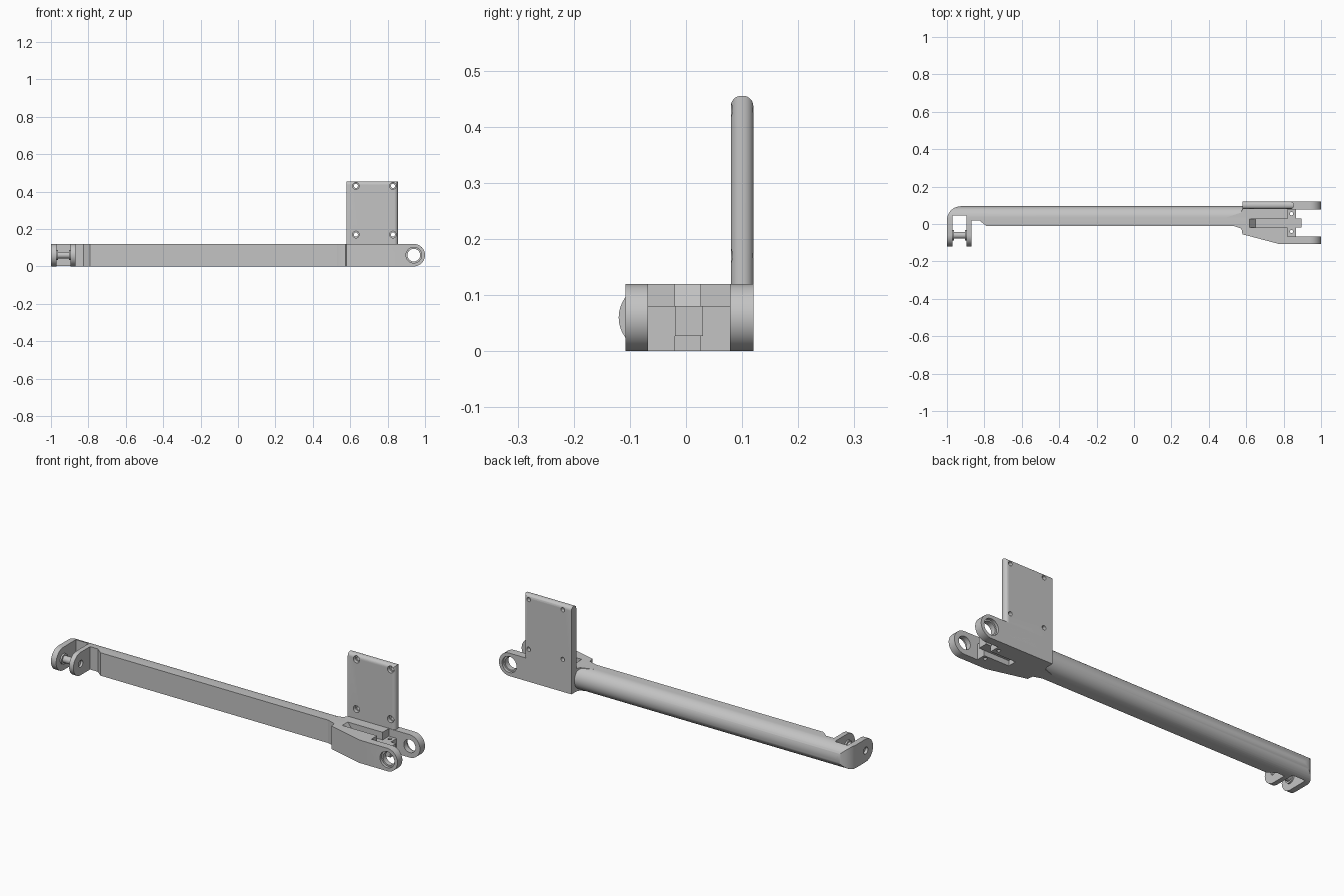
import bpy, bmesh, math
from math import pi, cos, sin

old = bpy.data.objects.get("Cube")
if old:
    bpy.data.objects.remove(old, do_unlink=True)

grey = bpy.data.materials.new("plain grey")
grey.use_nodes = True
colour = (0.55, 0.55, 0.55, 1)
grey.diffuse_color = colour
grey.node_tree.nodes["Principled BSDF"].inputs["Base Color"].default_value = colour

H = 0.12        # height of the arm
R = H / 2


def arc(cx, cy, r, a0, a1, n=20):
    return [(cx + r * cos(a0 + (a1 - a0) * i / n), cy + r * sin(a0 + (a1 - a0) * i / n))
            for i in range(n + 1)]


def prism(name, pts, axis, lo, hi):
    """Extrude a flat outline along one axis."""
    place = {"x": lambda a, b, t: (t, a, b),
             "y": lambda a, b, t: (a, t, b),
             "z": lambda a, b, t: (a, b, t)}[axis]
    bm = bmesh.new()
    ends = [[bm.verts.new(place(a, b, t)) for a, b in pts] for t in (lo, hi)]
    bm.faces.new(ends[0])
    bm.faces.new(ends[1])
    for i in range(len(pts)):
        j = (i + 1) % len(pts)
        bm.faces.new((ends[0][i], ends[0][j], ends[1][j], ends[1][i]))
    bmesh.ops.recalc_face_normals(bm, faces=bm.faces)
    mesh = bpy.data.meshes.new(name)
    bm.to_mesh(mesh)
    bm.free()
    mesh.materials.append(grey)
    ob = bpy.data.objects.new(name, mesh)
    bpy.context.collection.objects.link(ob)
    return ob


def rod(name, axis, a, b, r, lo, hi):
    return prism(name, arc(a, b, r, 0, 2 * pi, 32)[:-1], axis, lo, hi)


def box(name, x0, x1, y0, y1, z0, z1):
    return prism(name, [(x0, y0), (x1, y0), (x1, y1), (x0, y1)], "z", z0, z1)


def activate(ob):
    bpy.ops.object.select_all(action="DESELECT")
    ob.select_set(True)
    bpy.context.view_layer.objects.active = ob


def combine(ob, tool, operation="DIFFERENCE"):
    """Apply a boolean and throw the tool away."""
    activate(ob)
    mod = ob.modifiers.new("cut", "BOOLEAN")
    mod.operation, mod.solver, mod.object = operation, "EXACT", tool
    bpy.ops.object.modifier_apply(modifier=mod.name)
    bpy.data.objects.remove(tool, do_unlink=True)


def smooth(ob):
    activate(ob)
    bpy.ops.object.shade_smooth_by_angle(angle=math.radians(30))


# Long beam with the small clevis at its right end: plan outline cut by a rounded section
plan = [(-1, -0.13), (-0.97, -0.13), (-0.97, 0.045), (-0.895, 0.045),
        (-0.895, -0.13), (-0.87, -0.13), (-0.87, 0.018), (-0.825, 0.018),
        (-0.79, -0.01), (0.6, -0.01), (0.6, 0.11), (-0.93, 0.11)]
plan[-1:] = [(-0.925, 0.11)] + arc(-0.925, 0.02, 0.075, pi / 2, pi)
beam = prism("beam", plan, "z", -0.05, H + 0.05)
section = arc(0.035, R, R, -pi / 2, pi / 2) + arc(-0.06, R, R, pi / 2, 1.5 * pi)
combine(beam, prism("beam_section", section, "x", -1.1, 0.7), "INTERSECT")
for lo, hi in ((-1.05, -0.985), (-0.882, -0.85)):
    combine(beam, rod("pin_recess", "x", -0.06, R, 0.018, lo, hi))
smooth(beam)

# Pin and thin collars in the small clevis
for name, r, lo, hi in (("pin", 0.018, -0.975, -0.89),
                        ("right_collar", 0.027, -0.972, -0.962),
                        ("left_collar", 0.027, -0.903, -0.893)):
    smooth(rod(name, "x", -0.06, R, r, lo, hi))

# Wide fork at the left end
plan = [(0.48, 0.03), (0.57, 0.06), (0.58, 0.078), (0.58, 0.12), (1.05, 0.12),
        (1.05, 0.078), (0.82, 0.078), (0.82, -0.068), (1.05, -0.068),
        (1.05, -0.108), (0.78, -0.108), (0.58, -0.055), (0.575, -0.025), (0.53, -0.01)]
fork = prism("fork", plan, "z", -0.05, H + 0.05)
section = [(0.4, H), (0.4, 0)] + arc(0.94, R, R, -pi / 2, pi / 2, 32)
combine(fork, prism("fork_section", section, "y", -0.2, 0.2), "INTERSECT")
combine(fork, rod("bore", "y", 0.94, R, 0.034, -0.2, 0.2))
for lo, hi in ((-0.2, -0.094), (0.106, 0.2)):
    combine(fork, rod("counterbore", "y", 0.94, R, 0.042, lo, hi))
# Cable groove with a sloping end, and the underside notch
groove = [(0.61, 0.13), (0.65, 0.08), (0.9, 0.08), (0.9, 0.13)]
combine(fork, prism("groove", groove, "y", -0.02, 0.026))
combine(fork, box("notch", 0.72, 0.9, -0.02, 0.026, -0.05, 0.027))
smooth(fork)

# Lower step between the fork arms, with two screw holes, and the centre tab
step = box("step_block", 0.815, 0.865, -0.07, 0.08, 0, 0.08)
combine(step, box("step_notch", 0.8, 0.9, -0.02, 0.026, -0.05, 0.027))
for y in (-0.04, 0.055):
    combine(step, rod("step_hole", "z", 0.842, y, 0.009, -0.1, 0.2))
smooth(step)
box("centre_tab", 0.86, 0.895, -0.02, 0.03, 0.027, 0.08)

# Upright mounting plate with rounded top and outer edge
plate = box("mounting_plate", 0.58, 0.855, 0.08, 0.12, 0.05, 0.455)
bm = bmesh.new()
bm.from_mesh(plate.data)
rims = [e for e in bm.edges
        if all(v.co.z > 0.45 for v in e.verts) and abs(e.verts[0].co.y - e.verts[1].co.y) < 0.01
        or all(v.co.x > 0.85 for v in e.verts) and abs(e.verts[0].co.y - e.verts[1].co.y) < 0.01]
bmesh.ops.bevel(bm, geom=rims, offset=0.0185, segments=8, profile=0.5, affect="EDGES")
bm.to_mesh(plate.data)
bm.free()
for x in (0.63, 0.828):
    for z in (0.17, 0.43):
        combine(plate, rod("screw_hole", "y", x, z, 0.011, 0, 0.2))
        combine(plate, rod("screw_seat", "y", x, z, 0.018, 0, 0.098))
smooth(plate)
